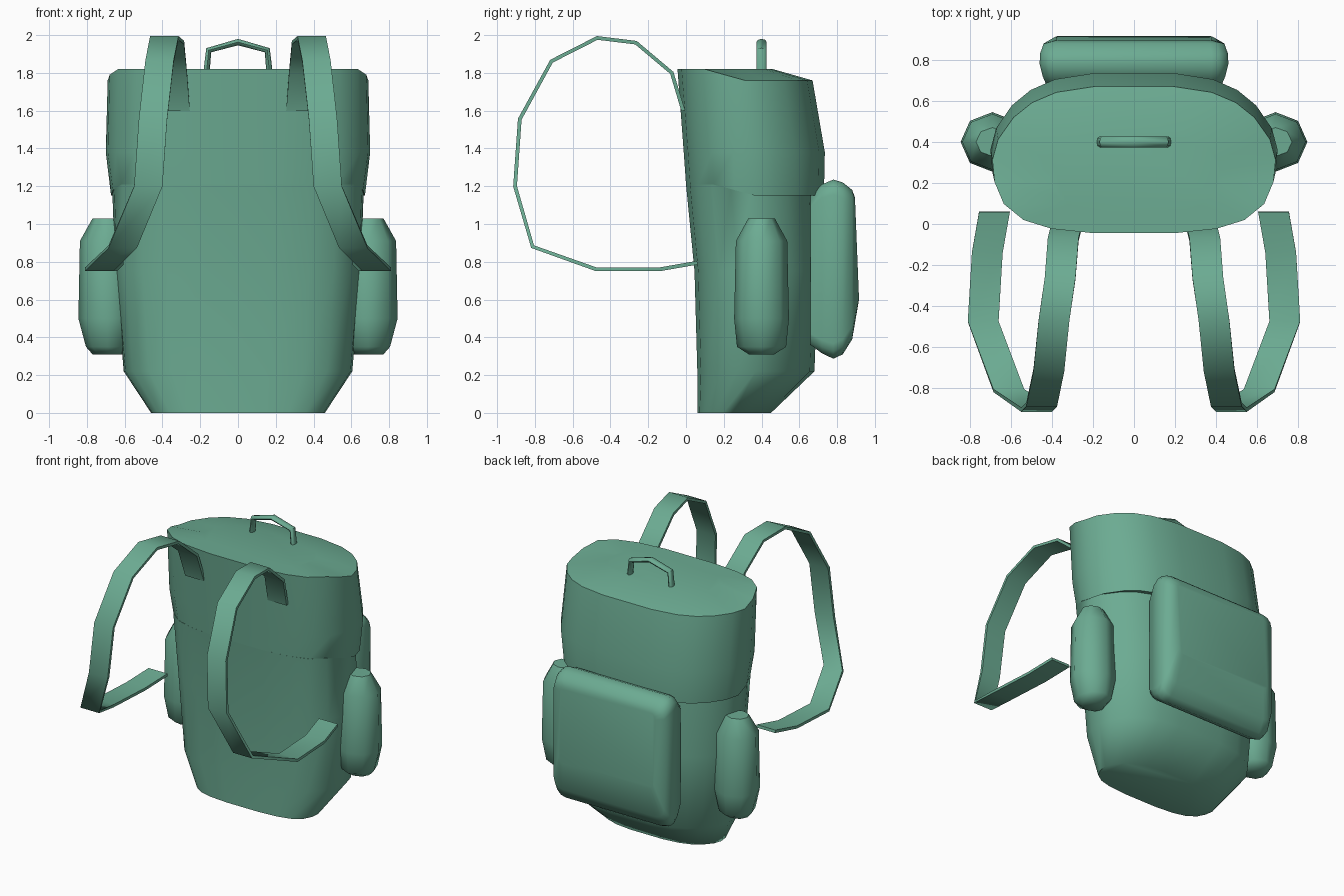
import bpy, bmesh, math
from mathutils import Vector

cube = bpy.data.objects.get("Cube")
if cube:
    bpy.data.objects.remove(cube, do_unlink=True)

fabric = bpy.data.materials.new("sage_green_fabric")
fabric.use_nodes = True
color = (0.15, 0.41, 0.29, 1)
fabric.diffuse_color = color
bsdf = fabric.node_tree.nodes["Principled BSDF"]
bsdf.inputs["Base Color"].default_value = color
bsdf.inputs["Roughness"].default_value = 0.8


def loft(name, rings, angle=55):
    """Skin a list of equal-length point rings and cap both ends."""
    bm = bmesh.new()
    loops = [[bm.verts.new(p) for p in ring] for ring in rings]
    n = len(loops[0])
    for a, b in zip(loops, loops[1:]):
        for i in range(n):
            j = (i + 1) % n
            bm.faces.new((a[i], a[j], b[j], b[i]))
    bm.faces.new(loops[0])
    bm.faces.new(loops[-1])
    bmesh.ops.recalc_face_normals(bm, faces=bm.faces)
    mesh = bpy.data.meshes.new(name)
    bm.to_mesh(mesh)
    bm.free()
    mesh.materials.append(fabric)
    obj = bpy.data.objects.new(name, mesh)
    bpy.context.collection.objects.link(obj)
    bpy.ops.object.select_all(action='DESELECT')
    obj.select_set(True)
    bpy.context.view_layer.objects.active = obj
    bpy.ops.object.shade_smooth_by_angle(angle=math.radians(angle))
    return obj


def sweep(name, path, across, section):
    """Carry a flat section (across, normal) along a path of points."""
    path = [Vector(p) for p in path]
    across = Vector(across)
    rings = []
    for i, p in enumerate(path):
        before = (p - path[i - 1]).normalized() if i else Vector()
        after = (path[i + 1] - p).normalized() if i < len(path) - 1 else Vector()
        tangent = before + after
        normal = (tangent - across * tangent.dot(across)).cross(across).normalized()
        rings.append([p + across * s + normal * t for s, t in section])
    return loft(name, rings)


# Body: one rounded section lofted upward, stepping out at the flap
half = [(.28, 0), (.58, .03), (.78, .09), (.92, .2), (.985, .35), (1, .5),
        (.96, .64), (.85, .79), (.72, .89), (.55, .96), (.28, 1)]
section = half + [(-u, v) for u, v in reversed(half)]


def body_ring(z, width, front, back, lift=0):
    ring = []
    for u, v in section:
        ramp = min(1, max(0, (0.5 - v) / 0.3))
        ring.append((u * width, front + v * (back - front), z + lift * ramp))
    return ring


loft("pack_body", [
    body_ring(0, .46, .06, .45),
    body_ring(.22, .605, .06, .68),
    body_ring(.75, .65, .045, .70),
    body_ring(1.16, .665, 0, .68, .05),
    body_ring(1.15, .672, 0, .73, .06),     # lower edge of the flap
    body_ring(1.38, .70, -.012, .735),
    body_ring(1.76, .69, -.045, .67, .06),  # rim of the lid
    body_ring(1.82, .42, .06, .46),
])


# Back pocket: rounded rectangles lofted outward
def panel_ring(y, width, low, high, radius, lean=0):
    ring = []
    for k in range(4):
        cx = (width - radius) * (1 if k in (0, 3) else -1)
        cz = high - radius if k < 2 else low + radius
        for step in range(4):
            a = math.radians(90 * k + 30 * step)
            z = cz + radius * math.sin(a)
            ring.append((cx + radius * math.cos(a), y - lean * (z - low), z))
    return ring


loft("back_pocket", [
    panel_ring(.66, .42, .36, 1.15, .06),
    panel_ring(.72, .445, .315, 1.21, .07),
    panel_ring(.78, .46, .287, 1.235, .08),
    panel_ring(.83, .458, .31, 1.22, .08),
    panel_ring(.88, .44, .39, 1.18, .07),
    panel_ring(.916, .38, .60, 1.14, .04, .04),
])

for side, x in (("left", 1), ("right", -1)):
    # Side pocket: eight-sided pouch with tapered ends
    pouch = [(.31, .08, .068), (.35, .115, .13), (.5, .155, .145),
             (.91, .147, .136), (1.03, .08, .07)]
    loft(side + "_pocket", [
        [(x * (.69 + rx * math.cos(k * math.pi / 4)),
          .40 + ry * math.sin(k * math.pi / 4), z) for k in range(8)]
        for z, rx, ry in pouch])

    # Shoulder strap: flat band looping forward and outward
    loop = [(.33, -.015, 1.60), (.345, -.075, 1.80), (.36, -.265, 1.96),
            (.39, -.47, 1.985), (.415, -.712, 1.862), (.45, -.88, 1.555),
            (.475, -.905, 1.2), (.61, -.812, .88), (.735, -.475, .76),
            (.715, -.14, .76), (.68, .06, .795)]
    w, t = .075, .01
    sweep(side + "_shoulder_strap", [(x * px, y, z) for px, y, z in loop],
          (1, 0, 0), [(-w, -t), (w, -t), (w, t), (-w, t)])

# Carry handle on the lid
oval = [(.027 * math.cos(k * math.pi / 4), .017 * math.sin(k * math.pi / 4))
        for k in range(8)]
sweep("carry_handle",
      [(-.168, .4, 1.79), (-.155, .4, 1.92), (0, .4, 1.963),
       (.155, .4, 1.92), (.168, .4, 1.79)], (0, 1, 0), oval)
